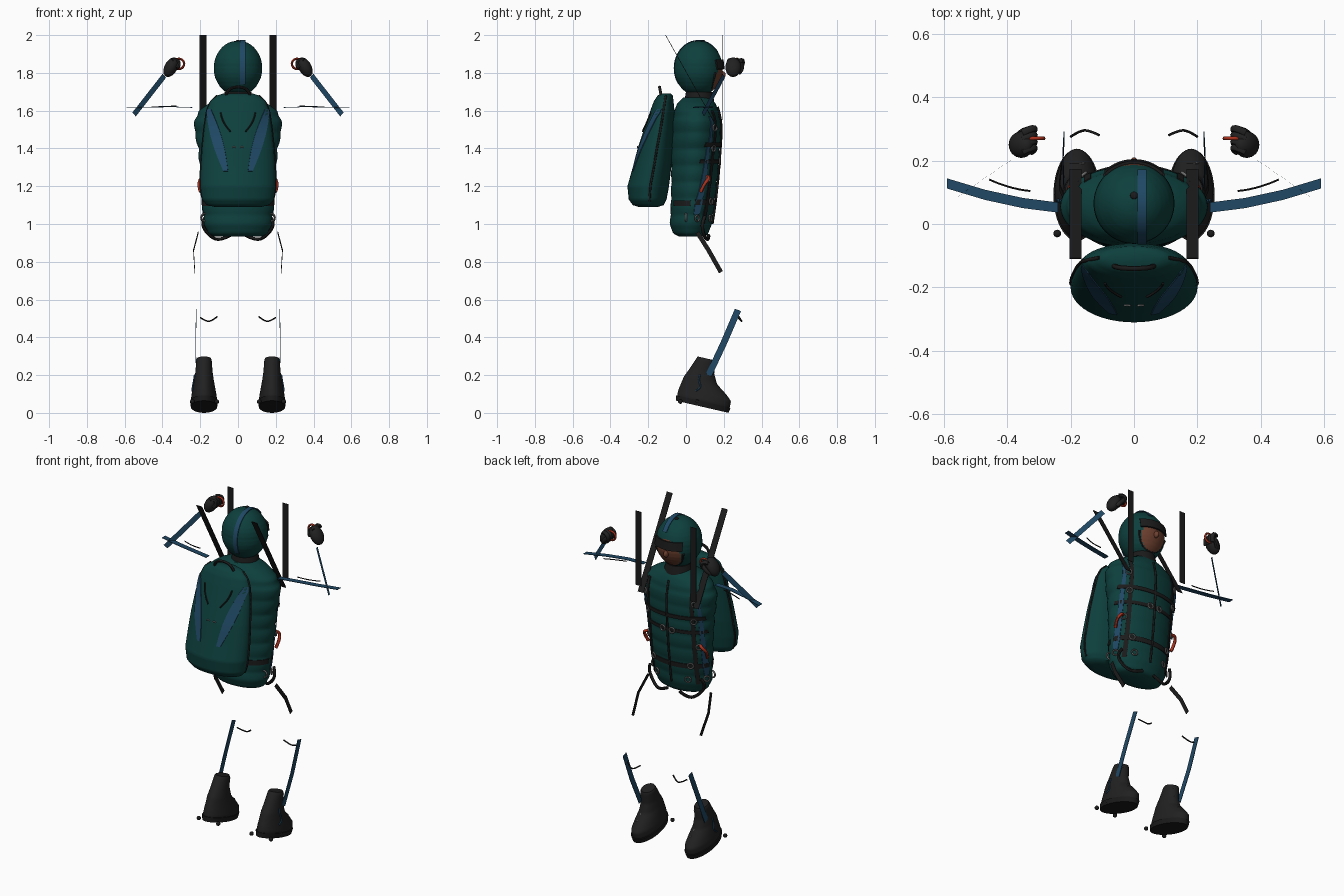
import bpy, bmesh
from math import sin, cos, pi, sqrt, radians
from mathutils import Vector as V

cube = bpy.data.objects.get("Cube")
if cube:
    bpy.data.objects.remove(cube)


def material(name, rgb):
    m = bpy.data.materials.new(name)
    m.use_nodes = True
    m.diffuse_color = (*rgb, 1)
    node = next(n for n in m.node_tree.nodes if n.type == 'BSDF_PRINCIPLED')
    node.inputs["Base Color"].default_value = (*rgb, 1)
    node.inputs["Roughness"].default_value = 0.8
    return m


TEAL = material("dark teal fabric", (0.004, 0.05, 0.046))
BLUE = material("blue webbing", (0.014, 0.065, 0.13))
BLACK = material("black webbing", (0.011, 0.011, 0.011))
BOOT = material("charcoal leather", (0.015, 0.015, 0.015))
METAL = material("grey metal", (0.15, 0.15, 0.15))
RED = material("red handle", (0.4, 0.03, 0.012))
SKIN = material("brown skin", (0.15, 0.05, 0.028))


def smooth(obj):
    bpy.ops.object.select_all(action='DESELECT')
    obj.select_set(True)
    bpy.context.view_layer.objects.active = obj
    bpy.ops.object.shade_smooth_by_angle(angle=radians(45))


def add(name, bm, *mats):
    me = bpy.data.meshes.new(name)
    bm.to_mesh(me)
    bm.free()
    obj = bpy.data.objects.new(name, me)
    bpy.context.collection.objects.link(obj)
    for m in mats:
        me.materials.append(m)
    smooth(obj)
    return obj


def section(secs, z, puff=0):
    """Centre y and the two radii of a body at height z."""
    z = min(max(z, secs[0][0]), secs[-1][0])
    for a, b in zip(secs, secs[1:]):
        if z <= b[0]:
            t = (z - a[0]) / (b[0] - a[0])
            cy, rx, ry = [p + (q - p) * t for p, q in zip(a[1:], b[1:])]
            k = 1 + puff * (abs(sin(z * 36)) - 0.6)
            return cy, rx * k, ry * k


def on(secs, z, x, side=1, off=0.005):
    """Point on the front or back of a lofted body."""
    cy, rx, ry = section(secs, z)
    c = min(max(x / rx, -0.995), 0.995)
    s = side * sqrt(1 - c * c)
    n = V((c / rx, s / ry, 0)).normalized()
    return V((c * rx, cy + s * ry, z)) + n * off


def loft(name, secs, mats, puff=0, steps=40, seg=48, rule=None):
    bm = bmesh.new()
    rings = []
    for i in range(steps + 1):
        z = secs[0][0] + (secs[-1][0] - secs[0][0]) * i / steps
        cy, rx, ry = section(secs, z, puff)
        rings.append([bm.verts.new((rx * cos(2 * pi * j / seg), cy + ry * sin(2 * pi * j / seg), z))
                      for j in range(seg)])
    for a, b in zip(rings, rings[1:]):
        for j in range(seg):
            k = (j + 1) % seg
            f = bm.faces.new((a[j], a[k], b[k], b[j]))
            if rule:
                f.material_index = rule(f.calc_center_median())
    bm.faces.new(rings[0][::-1])
    bm.faces.new(rings[-1])
    return add(name, bm, *mats)


def strip(name, edge_a, edge_b, mat, thick=0.004):
    """Flat band between two polylines."""
    bm = bmesh.new()
    a, b = [[bm.verts.new(p) for p in e] for e in (edge_a, edge_b)]
    for i in range(len(a) - 1):
        bm.faces.new((a[i], a[i + 1], b[i + 1], b[i]))
    if thick:
        bmesh.ops.recalc_face_normals(bm, faces=bm.faces)
        bmesh.ops.solidify(bm, geom=bm.faces[:], thickness=thick)
        bmesh.ops.recalc_face_normals(bm, faces=bm.faces)
    return add(name, bm, mat)


def ribbon(name, pts, width, mat, thick=0.004):
    w = V(width) / 2
    return strip(name, [V(p) + w for p in pts], [V(p) - w for p in pts], mat, thick)


def tube(name, pts, r, mat, cyclic=False):
    cu = bpy.data.curves.new(name, 'CURVE')
    cu.dimensions, cu.bevel_depth, cu.bevel_resolution = '3D', r, 2
    cu.use_fill_caps, cu.resolution_u = True, 4
    sp = cu.splines.new('NURBS')
    sp.points.add(len(pts) - 1)
    for q, p in zip(sp.points, pts):
        q.co = (*p, 1)
    sp.order_u, sp.use_endpoint_u, sp.use_cyclic_u = 3, True, cyclic
    cu.materials.append(mat)
    obj = bpy.data.objects.new(name, cu)
    bpy.context.collection.objects.link(obj)
    bpy.ops.object.select_all(action='DESELECT')
    obj.select_set(True)
    bpy.context.view_layer.objects.active = obj
    bpy.ops.object.convert(target='MESH')
    smooth(bpy.context.object)
    return bpy.context.object


def ball(name, loc, radii, mat, tilt=0):
    bm = bmesh.new()
    bmesh.ops.create_uvsphere(bm, u_segments=20, v_segments=12, radius=1)
    obj = add(name, bm, mat)
    obj.location, obj.scale, obj.rotation_euler = loc, radii, (0, tilt, 0)
    return obj


def ring(name, loc, r, minor, mat, rot=(pi / 2, 0, 0)):
    bpy.ops.mesh.primitive_torus_add(location=loc, rotation=rot, major_radius=r, minor_radius=minor,
                                     major_segments=20, minor_segments=8)
    bpy.context.object.name = name
    bpy.context.object.data.materials.append(mat)
    smooth(bpy.context.object)


def span(a, b, n=12):
    return [a + (b - a) * i / n for i in range(n + 1)]


# Quilted torso
torso = [(.935, .03, .13, .07), (.95, .025, .16, .095), (1.0, .025, .178, .11), (1.1, .035, .188, .115),
         (1.25, .045, .198, .122), (1.4, .05, .21, .128), (1.48, .055, .228, .128), (1.55, .055, .23, .127),
         (1.6, .055, .205, .115), (1.64, .055, .15, .1), (1.67, .06, .08, .075)]
loft("torso", torso, [TEAL], puff=0.035, steps=72)

# Hooded head with face opening
head = [(1.825 - .145 * cos(t), .065, .004 + .124 * sin(t), .004 + .124 * sin(t)) for t in span(0, pi, 18)]
loft("hooded_head", head, [TEAL, SKIN], puff=0.012, steps=64, seg=72,
     rule=lambda c: int(c.y > .07 and (c.x / .078) ** 2 + ((c.z - 1.79) / .085) ** 2 < 1))
ball("nose", (0, .19, 1.79), (.014, .02, .02), SKIN)
strip("goggles", [on(head, 1.87, x, 1, .012) for x in span(-.085, .085)],
      [on(head, 1.82, x, 1, .012) for x in span(-.085, .085)], BLACK, 0.009)
arc = [V((.025, .065 + .13 * cos(t), 1.825 + .149 * sin(t))) for t in span(radians(35), radians(215), 30)]
ribbon("head_stripe", arc, (.028, 0, 0), BLUE)
ball("top_button", (0, .09, 1.968), (.012, .012, .006), BLACK)
tube("chin_strap", [on(head, z, x, 1, .003) for x, z in
                    ((-.09, 1.8), (-.07, 1.73), (0, 1.7), (.07, 1.73), (.09, 1.8))], .006, BLACK)
loft("collar", [(1.64, .07, .085, .08), (1.66, .07, .08, .077), (1.7, .07, .07, .07)], [BLACK], steps=6)

# Backpack
pack = [(1.09, -.2, .12, .05), (1.1, -.2, .165, .082), (1.13, -.203, .19, .1), (1.2, -.2, .2, .11),
        (1.3, -.18, .197, .102), (1.4, -.163, .19, .093), (1.5, -.143, .18, .08), (1.6, -.125, .165, .064),
        (1.65, -.118, .145, .052), (1.68, -.11, .11, .04), (1.69, -.108, .08, .028)]
loft("backpack", pack, [TEAL], steps=60)
tube("pack_handle", [(-.065, -.13, 1.67), (-.06, -.14, 1.725), (.06, -.14, 1.725), (.065, -.13, 1.67)], .008, BLACK)
for s in (-1, 1):
    zs = span(1.61, 1.28, 16)
    mids = [s * (.155 - .09 * t) for t in span(0, 1, 16)]
    wide = [.012 + .016 * sin(pi * t) for t in span(0, 1, 16)]
    strip("pack_stripe", [on(pack, z, m + w, -1, .004) for z, m, w in zip(zs, mids, wide)],
          [on(pack, z, m - w, -1, .004) for z, m, w in zip(zs, mids, wide)], BLUE)
    tube("pack_seam", [on(pack, z, s, 1, 0) for z in span(1.12, 1.68, 20)], .006, BLACK)
    tube("pack_cord", [on(pack, z, s * x, -1, .006) for x, z in ((.09, 1.59), (.085, 1.54), (.04, 1.49))], .004, BLACK)
    tube("pack_mark", [on(pack, z, s * x, -1, .004) for x, z in ((.03, 1.405), (.02, 1.415), (.012, 1.405))], .003, METAL)

# Harness bands across the front of the torso
for z, h in ((1.42, .022), (1.33, .02), (1.115, .028)):
    xs = span(-.2, .2, 24)
    strip("chest_band", [on(torso, z + h / 2, x) for x in xs], [on(torso, z - h / 2, x) for x in xs], BLACK)
tube("front_zip", [on(torso, z, 0) for z in span(1.0, 1.62)], .006, BLACK)

for s in (-1, 1):
    # Harness details on each side
    zs = span(1.0, 1.6, 20)
    strip("shoulder_strap", [on(torso, z, s * .135) for z in zs], [on(torso, z, s * .155) for z in zs], BLACK)
    zs = span(1.05, 1.57, 20)
    strip("side_stripe", [on(torso, z, s * .172) for z in zs], [on(torso, z, s * .188) for z in zs], BLUE)
    strip("hip_band", [on(torso, 1.125, s * x, -1) for x in span(.1, .2)],
          [on(torso, 1.095, s * x, -1) for x in span(.1, .2)], BLACK)
    for x, z in ((.16, 1.51), (.15, 1.4), (.03, 1.33), (.12, 1.12), (.1, 1.03), (.175, 1.03), (.165, 1.24)):
        ring("buckle_ring", on(torso, z, s * x, 1, .008), .016, .0045, METAL, (pi / 2, 0, -s * x * 4))
    tube("release_handle", [on(torso, z, s * x, 1, o) for x, z, o in
                            ((.17, 1.25, .005), (.17, 1.25, .03), (.185, 1.21, .03), (.185, 1.17, .015))], .009, RED)
    tube("leg_loop", [(s * .17, .1, 1.04), (s * .2, .08, 1.0), (s * .14, .1, .925), (s * .09, .12, .915),
                      (s * .04, .12, .94)], .009, BLACK)
    ring("hip_ring", (s * .175, .0, 1.035), .02, .005, METAL)

    # Risers
    ribbon("front_riser", [(s * .185, .19, 1.55), (s * .185, .19, 2)], (.038, 0, 0), BLACK, .003)
    ribbon("rear_riser", [(s * .185, .17, 1.5), (s * .185, -.11, 2)], (.038, 0, 0), BLACK, .003)

    # Arm bands
    ribbon("upper_arm_band", [(s * .24, .052, 1.618), (s * .35, .066, 1.622), (s * .47, .092, 1.62),
                              (s * .59, .128, 1.616)], (0, .032, 0), BLUE, .003)
    tube("arm_piping", [(s * .327, .104, 1.625), (s * .39, .11, 1.62), (s * .456, .14, 1.62)], .003, BLACK)
    pts = [(s * .55, .09, 1.58), (s * .39, .2, 1.785)]
    ribbon("forearm_band", pts[::s], (s * .018, -.012, .021), BLUE, 0)

    # Gloves gripping a handle
    ball("glove_palm", (s * .355, .25, 1.83), (.034, .042, .056), BOOT, s * -.5)
    for i in range(4):
        y = .228 + i * .02
        tube("glove_finger", [(s * .35, y, 1.865), (s * .325, y + .012, 1.87), (s * .31, y + .012, 1.845),
                              (s * .325, y, 1.825)], .012, BOOT)
    tube("glove_thumb", [(s * .36, .28, 1.8), (s * .345, .3, 1.82), (s * .32, .295, 1.845)], .012, BOOT)
    ring("brake_handle", (s * .312, .27, 1.848), .027, .006, RED)

    # Leg bands
    ribbon("shin_band", [(s * .222, .12, .2), (s * .226, .2, .37), (s * .222, .275, .545)], (0, .032, -.012), BLUE, .003)
    ribbon("thigh_band", [(s * .212, .06, .955), (s * .237, .12, .86), (s * .23, .185, .745)], (0, .02, .012), BLACK, .003)
    tube("knee_piping", [(s * .11, .28, .51), (s * .14, .295, .485), (s * .17, .295, .485), (s * .2, .275, .505)], .004, BLACK)

    # Boots, toes tipped down
    boot = [(0, .14, .062, .137), (.03, .14, .07, .143), (.06, .14, .066, .142), (.09, .125, .06, .122),
            (.13, .1, .052, .09), (.18, .097, .045, .066), (.24, .103, .041, .05), (.25, .103, .036, .045)]
    sole = [(-.004, .14, .07, .143), (.024, .14, .074, .148)]
    lace = [on(boot, .1 + .013 * i, .022 * (-1) ** i, 1, .003) for i in range(11)]
    for part in (loft("boot", boot, [BOOT], steps=32), loft("boot_sole", sole, [BLACK], steps=2),
                 tube("boot_laces", lace, .003, METAL),
                 tube("boot_trim", [on(boot, z, s * .06, -1, .002) for z in span(.07, .16, 6)], .004, BLUE)):
        part.location = (s * .18, -.05, .068)
        part.rotation_euler = (radians(-13), 0, 0)
    for x, y in ((.112, -.03), (.242, -.03), (.242, .06)):
        ball("boot_stud", (s * x, y, .06), (.012, .012, .012), BLACK)
